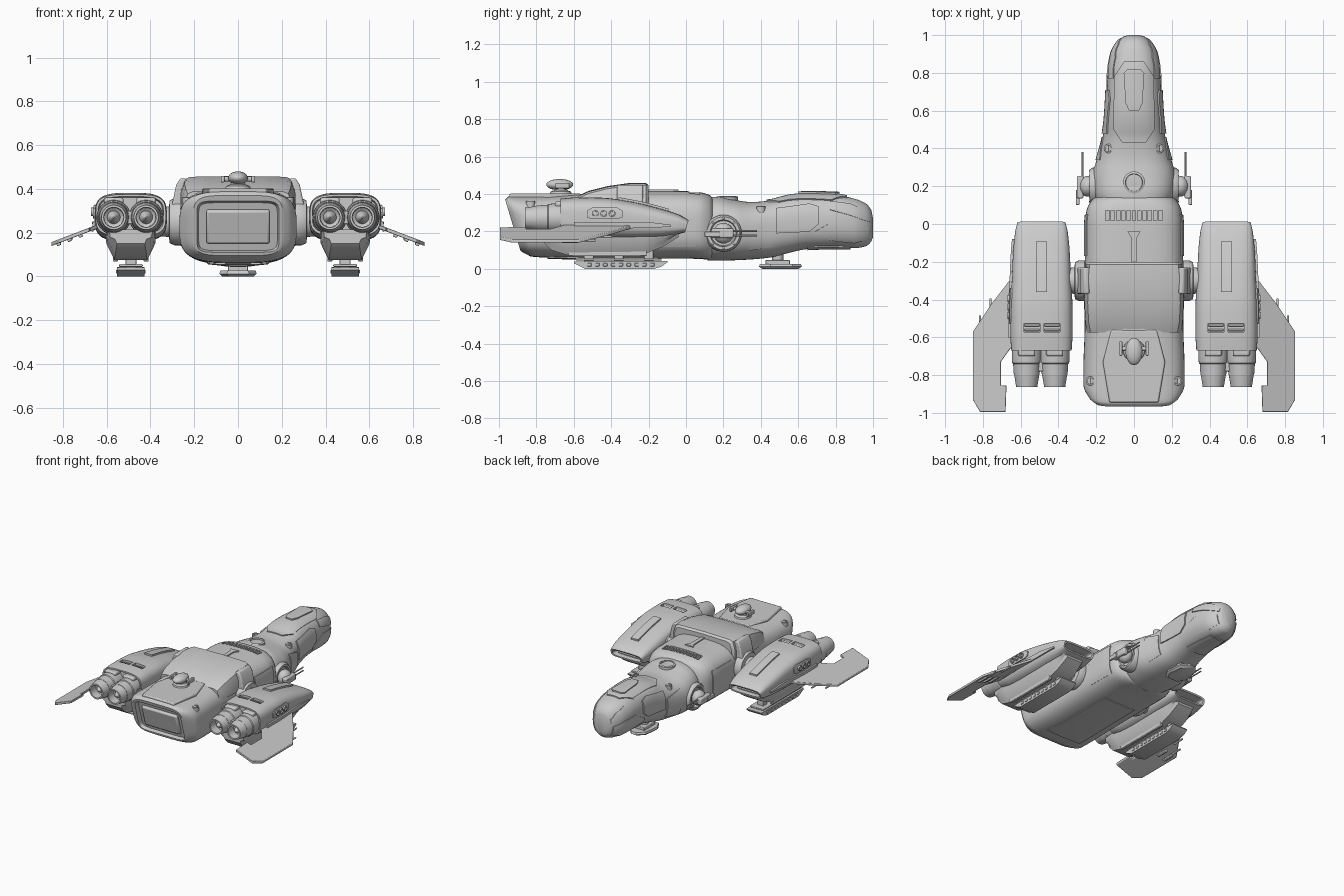
import bpy, bmesh, math
from mathutils import Vector, Matrix

if "Cube" in bpy.data.objects:
    bpy.data.objects.remove(bpy.data.objects["Cube"])

# ---------- helpers ----------
def finish(name, bm, mirror=False, bevel=0):
    bmesh.ops.recalc_face_normals(bm, faces=bm.faces)
    me = bpy.data.meshes.new(name)
    bm.to_mesh(me)
    bm.free()
    ob = bpy.data.objects.new(name, me)
    bpy.context.collection.objects.link(ob)
    if bevel:
        m = ob.modifiers.new("Bevel", 'BEVEL')
        m.width, m.segments, m.limit_method = bevel, 2, 'ANGLE'
    if mirror:
        ob.modifiers.new("Mirror", 'MIRROR')
    return ob

def skin(name, rings, **kw):
    """Bridge closed rings of points and cap both ends."""
    bm = bmesh.new()
    vs = [[bm.verts.new(p) for p in r] for r in rings]
    n = len(vs[0])
    for a, b in zip(vs, vs[1:]):
        for i in range(n):
            bm.faces.new((a[i], a[(i + 1) % n], b[(i + 1) % n], b[i]))
    bm.faces.new(vs[0])
    bm.faces.new(vs[-1])
    return finish(name, bm, **kw)

def box(name, c, size, rx=0, ry=0, bevel=0.004, mirror=False):
    bm = bmesh.new()
    mat = (Matrix.Translation(c) @ Matrix.Rotation(rx, 4, 'X') @ Matrix.Rotation(ry, 4, 'Y')
           @ Matrix.Diagonal((*size, 1)))
    bmesh.ops.create_cube(bm, size=1, matrix=mat)
    return finish(name, bm, mirror, bevel)

def ball(name, c, s, mirror=False):
    bm = bmesh.new()
    bmesh.ops.create_uvsphere(bm, u_segments=24, v_segments=14, radius=1,
                              matrix=Matrix.Translation(c) @ Matrix.Diagonal((*s, 1)))
    return finish(name, bm, mirror)

def lathe(name, c, axis, prof, n=32, mirror=False):
    """Profile of (radius, distance along axis)."""
    rings = []
    for r, t in prof:
        ring = []
        for i in range(n):
            u, v = r * math.cos(math.tau * i / n), r * math.sin(math.tau * i / n)
            p = {'x': (t, u, v), 'y': (u, t, v), 'z': (u, v, t)}[axis]
            ring.append(Vector(c) + Vector(p))
        rings.append(ring)
    return skin(name, rings, mirror=mirror)

def rod(name, c, axis, r, length, mirror=False):
    return lathe(name, c, axis, [(r, -length / 2), (r, length / 2)], 12, mirror)

def at(secs, y):
    """Smooth monotone interpolation of hull sections along y."""
    ys = [s[0] for s in secs]
    k = max([i for i in range(len(ys) - 1) if y <= ys[i] + 1e-9] or [0])
    h = ys[k + 1] - ys[k]
    t = (y - ys[k]) / h
    out = [y]
    for j in range(1, len(secs[0])):
        d = lambda i: (secs[i + 1][j] - secs[i][j]) / (ys[i + 1] - ys[i])
        def m(i):
            if i == 0: return d(0)
            if i == len(ys) - 1: return d(i - 1)
            a, b = d(i - 1), d(i)
            return 0 if a * b <= 0 else 2 * a * b / (a + b)
        out.append((2*t**3 - 3*t*t + 1) * secs[k][j] + (t**3 - 2*t*t + t) * h * m(k)
                   + (3*t*t - 2*t**3) * secs[k + 1][j] + (t**3 - t*t) * h * m(k + 1))
    return out

spow = lambda v, e: math.copysign(abs(v) ** e, v)

def point(sec, a, cx=0, off=0):
    """Point on a superellipse section (y, half width, z low, z high, exponent, rake)."""
    y, w, z0, z1, n, rake = sec
    zc, h, c, s = (z0 + z1) / 2, (z1 - z0) / 2, math.cos(a), math.sin(a)
    nrm = Vector((spow(c, 2 - 2/n) / w, 0, spow(s, 2 - 2/n) / h)).normalized()
    p = Vector((cx + w * spow(c, 2/n), y, zc + h * spow(s, 2/n))) + nrm * off
    p.y += rake * (p.z - .23)
    return p

def loft(name, secs, pre=(), post=(), cx=0, n=56, mirror=False):
    mid = [at(secs, a[0] + (b[0] - a[0]) * i / 4) for a, b in zip(secs, secs[1:]) for i in range(4)]
    allsec = list(pre) + mid + [secs[-1]] + list(post)
    return skin(name, [[point(s, math.tau * (i + .5) / n, cx) for i in range(n)] for s in allsec], mirror=mirror)

def panel(name, secs, mode, rows, off=.008, cx=0, mirror=False, cols=12):
    """Raised plate hugging a hull; rows of (y, from, to) in x (top, bottom) or z (side)."""
    rings = []
    dense = [[p + (q - p) * i / 5 for p, q in zip(a, b)] for a, b in zip(rows, rows[1:]) for i in range(5)]
    for y, u0, u1 in dense + [rows[-1]]:
        s = at(secs, y)
        angs = []
        for i in range(cols + 1):
            u = u0 + (u1 - u0) * i / cols
            if mode == 'side':
                f = (u - (s[2] + s[3]) / 2) / ((s[3] - s[2]) / 2)
                a = math.asin(max(-1, min(1, spow(f, s[4] / 2))))
            else:
                a = math.acos(max(-1, min(1, spow(u / s[1], s[4] / 2))))
                a = -a if mode == 'bottom' else a
            angs.append(a)
        rings.append([point(s, a, cx, off) for a in angs] + [point(s, a, cx, -.012) for a in reversed(angs)])
    return skin(name, rings, mirror=mirror)

def cut(ob, cutter):
    cutter.hide_render = True
    cutter.hide_set(True)
    m = ob.modifiers.new("Cut", 'BOOLEAN')
    m.operation, m.object = 'DIFFERENCE', cutter
    if len(ob.modifiers) > 1:
        ob.modifiers.move(len(ob.modifiers) - 1, 0)

# ---------- hull ----------
fore = [(1, .03, .17, .27, 2, 0), (.99, .06, .145, .315, 2.2, 0), (.96, .092, .12, .35, 2.3, 0),
        (.9, .122, .11, .375, 2.4, 0), (.8, .138, .11, .395, 2.4, 0), (.65, .146, .105, .398, 2.5, 0),
        (.55, .153, .085, .39, 2.6, 0), (.45, .168, .06, .365, 2.6, 0), (.35, .195, .05, .357, 2.5, 0),
        (.25, .22, .045, .37, 2.5, 0), (.17, .215, .043, .385, 2.5, 0), (.115, .2, .045, .383, 2.5, 0)]
aft = [(.15, .19, .055, .37, 2.6, 0), (.125, .225, .05, .395, 3, 0), (.07, .252, .052, .41, 3.2, 0),
       (0, .26, .055, .415, 3.2, 0), (-.2, .26, .055, .415, 3.3, 0), (-.57, .262, .055, .4, 3.3, 0),
       (-.75, .268, .06, .392, 3.4, 0), (-.85, .268, .065, .39, 3.5, -.15), (-.9, .24, .08, .388, 4, -.28),
       (-.925, .205, .095, .37, 5, -.3)]
loft("front_hull", fore)
body = loft("main_hull", aft, post=[(-.925, .188, .11, .345, 8, -.3), (-.895, .18, .118, .337, 8, -.3)])
box("rear_door", (0, -.9, .228), (.29, .03, .16), rx=.29, bevel=.01)

# cockpit, visor and cheek plates
panel("canopy", fore, 'top', [(.86, -.05, .05), (.78, -.1, .1), (.5, -.105, .105), (.43, -.06, .06)])
panel("canopy_ridge", fore, 'top', [(.82, -.03, .03), (.8, -.05, .05), (.64, -.042, .042), (.6, -.025, .025)], .018)
panel("visor", fore, 'side', [(.985, .25, .275), (.95, .26, .315), (.88, .285, .345), (.77, .315, .36)], .006, mirror=True)
panel("jaw_plate", fore, 'side', [(.975, .16, .225), (.9, .14, .25), (.8, .15, .26), (.69, .17, .2)], .006, mirror=True)
panel("cheek_plate", fore, 'side', [(.71, .24, .33), (.66, .2, .345), (.48, .19, .32)], .009, mirror=True)
panel("neck_plate", fore, 'side', [(.46, .12, .26), (.34, .1, .29)], .006, mirror=True)
panel("chin_plate", fore, 'bottom', [(.88, -.06, .06), (.65, -.08, .08)], .006)
lathe("roof_hatch", (0, .22, .355), 'z', [(.058, 0), (.058, .03), (.046, .034), (.044, .024), (.005, .027)])
for nm, secs, x, y in (("front_port", fore, .135, .4), ("rear_port", aft, .23, -.82)):
    s = at(secs, y)
    p = point(s, math.acos((x / s[1]) ** (s[4] / 2)))
    lathe(nm, p, 'z', [(.024, -.03), (.024, .008), (.016, .01), (.016, .0)], 20, True)

# roof vent, spine and belly hatch
cut(body, box("roof_vent_cutter", (0, .045, .41), (.3, .055, .05), bevel=0))
for i in range(10):
    box(f"roof_vent_slat_{i}", (-.126 + .028 * i, .045, .396), (.01, .06, .025), bevel=0)
panel("roof_spine", aft, 'top', [(-.04, -.035, .035), (-.07, -.016, .016), (-.2, -.012, .012)], .008)
panel("belly_hatch", aft, 'bottom', [(-.15, -.13, .13), (-.74, -.14, .14)], .006)
panel("flank_plate", aft, 'side', [(.05, .12, .33), (-.17, .12, .33)], .005, mirror=True)

# raised saddle over the back and its side straps
rings = []
for y, w, z in ((-.2, .225, .445), (-.215, .24, .457), (-.3, .248, .457), (-.42, .25, .44), (-.52, .245, .415), (-.575, .235, .39)):
    half = [(w + .015, .31), (w + .012, z - .06), (w - .005, z - .012), (w - .03, z - .002), (w * .5, z), (0, z + .002)]
    rings.append([(x, y, h) for x, h in half] + [(-x, y, h) for x, h in half[-2::-1]])
skin("back_saddle", rings)
strap = [(.235, .445), (.262, .45), (.282, .42), (.308, .3), (.3, .17), (.26, .17)]
skin("side_strap", [[(x, y, z) for x, z in strap] for y in (-.23, -.37)], mirror=True, bevel=.008)

# rear deck and turret
deck = [(.12, -.56), (.165, -.73), (.13, -.945), (-.13, -.945), (-.165, -.73), (-.12, -.56)]
skin("rear_deck", [[(x, y, z) for x, y in deck] for z in (.36, .402)], bevel=.008)
lathe("turret_base", (0, -.67, .395), 'z', [(.06, 0), (.055, .018), (.035, .025), (.03, .04)])
ball("turret_head", (0, -.675, .45), (.045, .072, .03))
rod("turret_axle", (0, -.66, .445), 'x', .012, .15)
box("turret_gun", (.07, -.66, .445), (.016, .075, .03), mirror=True)

# side gun mounts
lathe("gun_ring", (.19, .2, .19), 'x', [(.1, -.03), (.098, .03), (.088, .045), (.072, .045), (.066, .02), (.01, .02)], mirror=True)
ball("gun_ball", (.245, .2, .19), (.045, .055, .055), True)
for i in range(8):
    a = math.tau * i / 8
    box(f"gun_ring_rib_{i}", (.227, .2 + .08 * math.cos(a), .19 + .08 * math.sin(a)), (.02, .012, .012), rx=a, mirror=True)
box("gun_body", (.285, .195, .19), (.035, .12, .05), bevel=.008, mirror=True)
box("gun_feed", (.298, .14, .185), (.018, .08, .03), mirror=True)
for z in (.178, .202):
    rod("gun_barrel", (.272, .31, z), 'y', .005, .14, True)

# ---------- engine nacelles ----------
lathe("nacelle_joint", (0, -.3, .25), 'x', [(.08, .24), (.108, .262), (.108, .29), (.098, .312), (.07, .316), (.065, .37)], mirror=True)
nac = [(.005, .128, .195, .26, 4, .3), (-.05, .14, .18, .29, 3.6, .2), (-.15, .15, .165, .325, 3.4, 0),
       (-.3, .157, .16, .36, 3.4, 0), (-.45, .165, .16, .38, 3.4, 0), (-.58, .165, .165, .382, 3.4, 0),
       (-.67, .16, .185, .375, 3.6, 0)]
shell = loft("nacelle", nac, pre=[(-.06, .11, .21, .245, 4, .3), (.003, .115, .205, .25, 4, .3)],
             post=[(-.67, .15, .195, .365, 3.6, 0), (-.64, .145, .2, .36, 3.6, 0)], cx=.49, mirror=True)
panel("nacelle_top_plate", nac, 'top', [(-.1, -.03, .03), (-.36, -.03, .03)], .012, .49, True)
for x in (.435, .54):
    cut(shell, box("vent_cutter", (x, -.55, .38), (.085, .045, .06), bevel=0))
    for dy in (-.012, .012):
        box("vent_slat", (x, -.55 + dy, .362), (.08, .006, .02), rx=.5, bevel=0, mirror=True)
panel("nacelle_side_plate", nac, 'side', [(-.34, .275, .31), (-.37, .265, .325), (-.5, .265, .325), (-.53, .275, .31)], .008, .49, True)
for i in range(3):
    lathe(f"side_lamp_{i}", (.655, -.395 - .045 * i, .295), 'x', [(.019, 0), (.019, .016), (.013, .016), (.012, .008)], 16, True)
panel("nacelle_chine", nac, 'side', [(-.08, .225, .235), (-.2, .22, .25), (-.6, .215, .25)], .012, .49, True)

# twin exhausts
for x in (.42, .568):
    lathe("exhaust", (x, 0, .27), 'y', [(.06, -.58), (.076, -.62), (.079, -.7), (.077, -.735), (.072, -.74), (.068, -.8), (.066, -.8),
          (.056, -.862), (.046, -.862), (.044, -.8), (.03, -.79), (.022, -.82), (.003, -.85)], mirror=True)
    box("exhaust_fairing", (x, -.66, .345), (.09, .08, .03), bevel=.01, mirror=True)
box("exhaust_bridge", (.494, -.72, .27), (.05, .12, .06), mirror=True)

# lower pods, landing skids
rings = []
for y, zb, k in ((-.04, .17, .85), (-.12, .12, .95), (-.22, .08, 1), (-.64, .075, 1), (-.72, .1, .95), (-.77, .15, .85)):
    half = [(.115 * k, .215), (.112 * k, .6 * .2 + .4 * zb), (.085 * k, zb + .02), (.075 * k, zb)]
    rings.append([(.49 + x, y, z) for x, z in half] + [(.49 - x, y, z) for x, z in half[::-1]])
skin("lower_pod", rings, mirror=True)
for s in (-1, 1):
    box("pod_rail", (.49 + s * .07, -.42, .085), (.022, .42, .035), mirror=True)
box("skid_plate", (.49, -.36, .05), (.11, .46, .012), mirror=True)
for y in (-.2, -.36, -.52):
    box("skid_leg", (.49, y, .06), (.05, .05, .07), mirror=True)
skid = [(-.1, .035), (-.13, .012), (-.17, 0), (-.54, 0), (-.6, .03), (-.6, .04), (-.1, .042)]
skin("skid", [[(x, y, z) for y, z in skid] for x in (.428, .552)], mirror=True)
for i in range(9):
    box(f"skid_cleat_{i}", (.49, -.18 - .042 * i, .022), (.134, .022, .018), bevel=.003, mirror=True)
ski = [(.02, .62), (.07, .57), (.085, .45), (.05, .39), (-.05, .39), (-.085, .45), (-.07, .57), (-.02, .62)]
skin("front_ski", [[(x * k, .5 + (y - .5) * k, z) for x, y in ski] for k, z in ((.85, 0), (1, .012), (.95, .026))])
box("front_ski_pivot", (0, .49, .035), (.09, .13, .025))
rod("front_ski_leg", (0, .49, .06), 'z', .03, .08)

# ---------- wings ----------
plan = [(.62, -.28), (.66, -.3), (.76, -.43), (.853, -.57), (.853, -.93), (.815, -.995), (.68, -.995),
        (.675, -.855), (.705, -.855), (.705, -.73), (.655, -.66), (.62, -.64)]
drop = lambda x: .225 - (x - .65) * .38
skin("wing", [[(x, y, drop(x) + d) for x, y in plan] for d in (-.009, .009)], mirror=True, bevel=.003)
for x, y in ((.665, -.5), (.76, -.44), (.815, -.53)):
    rod("wing_spike", (x, y, drop(x) - .01), 'y', .006, .09, True)
for x in (.72, .77, .82):
    box("wing_fin", (x, -.62, drop(x) - .012), (.02, .09, .016), ry=.36, mirror=True)

# ---------- shading ----------
for ob in bpy.data.objects:
    ob.select_set(not ob.hide_render)
bpy.context.view_layer.objects.active = body
bpy.ops.object.shade_smooth_by_angle(angle=math.radians(35))
